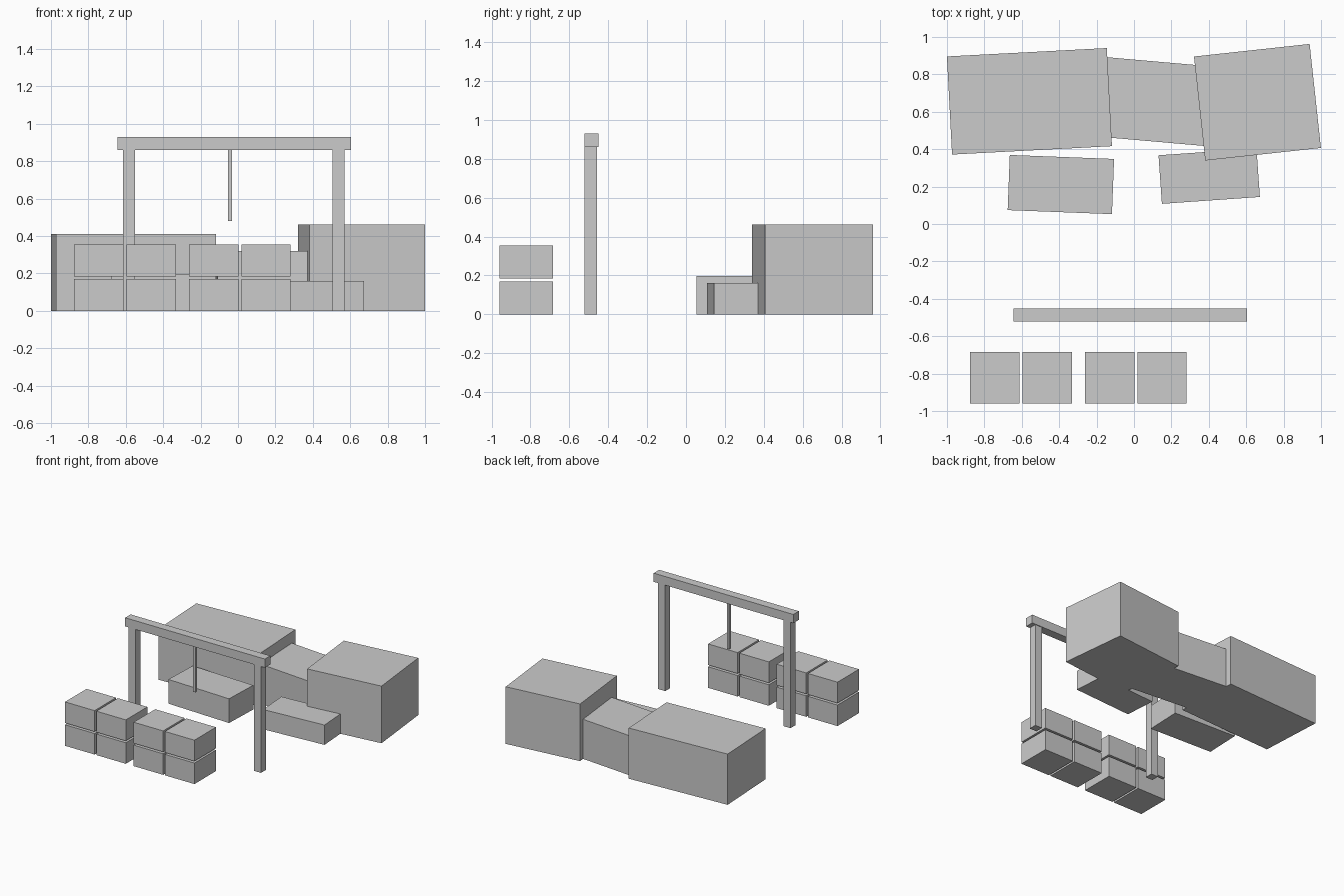
import bpy
import math
from mathutils import Matrix

if "Cube" in bpy.data.objects:
    bpy.data.objects.remove(bpy.data.objects["Cube"])


def box(name, centre, size, z0=0.0, turn=0.0):
    """Box standing at height z0, sized x/y/z and turned about z (degrees)."""
    hx, hy = size[0] / 2, size[1] / 2
    rot = Matrix.Rotation(math.radians(turn), 3, 'Z')
    mesh = bpy.data.meshes.new(name)
    verts = [(x, y, z) for z in (0, size[2])
             for x, y in ((-hx, -hy), (hx, -hy), (hx, hy), (-hx, hy))]
    faces = [(3, 2, 1, 0), (4, 5, 6, 7)]
    faces += [(i, (i + 1) % 4, (i + 1) % 4 + 4, i + 4) for i in range(4)]
    mesh.from_pydata(verts, [], faces)
    obj = bpy.data.objects.new(name, mesh)
    obj.matrix_world = Matrix.Translation((centre[0], centre[1], z0)) @ rot.to_4x4()
    bpy.context.scene.collection.objects.link(obj)
    return obj


# Row of large blocks along the back
box("left_hall", (-0.559, 0.656), (0.856, 0.525, 0.41), turn=3)
box("middle_hall", (0.11, 0.655), (0.62, 0.427, 0.32), turn=-5)
box("right_hall", (0.66, 0.651), (0.622, 0.559, 0.462), turn=6.2)

# Low annexes in front of the halls
box("left_annex", (-0.391, 0.211), (0.558, 0.295, 0.196), turn=-2.2)
box("right_annex", (0.402, 0.256), (0.525, 0.26, 0.16), turn=4)

# Gantry: two posts, cross beam, hanging cable
GANTRY_Y = -0.486
for side, x in (("left", -0.583), ("right", 0.538)):
    box(f"gantry_post_{side}", (x, GANTRY_Y - 0.003), (0.064, 0.064, 0.86))
box("gantry_beam", (-0.02, GANTRY_Y), (1.25, 0.07, 0.07), z0=0.86)
box("hoist_cable", (-0.043, GANTRY_Y), (0.021, 0.021, 0.38), z0=0.48)

# Crates: two groups of two columns, stacked two high
for group, gx in enumerate((-0.604, 0.01)):
    for col, dx in enumerate((-0.14, 0.14)):
        for level in range(2):
            box(f"crate_{group}_{col}_{level}", (gx + dx, -0.822),
                (0.264, 0.275, 0.17), z0=level * 0.185)
